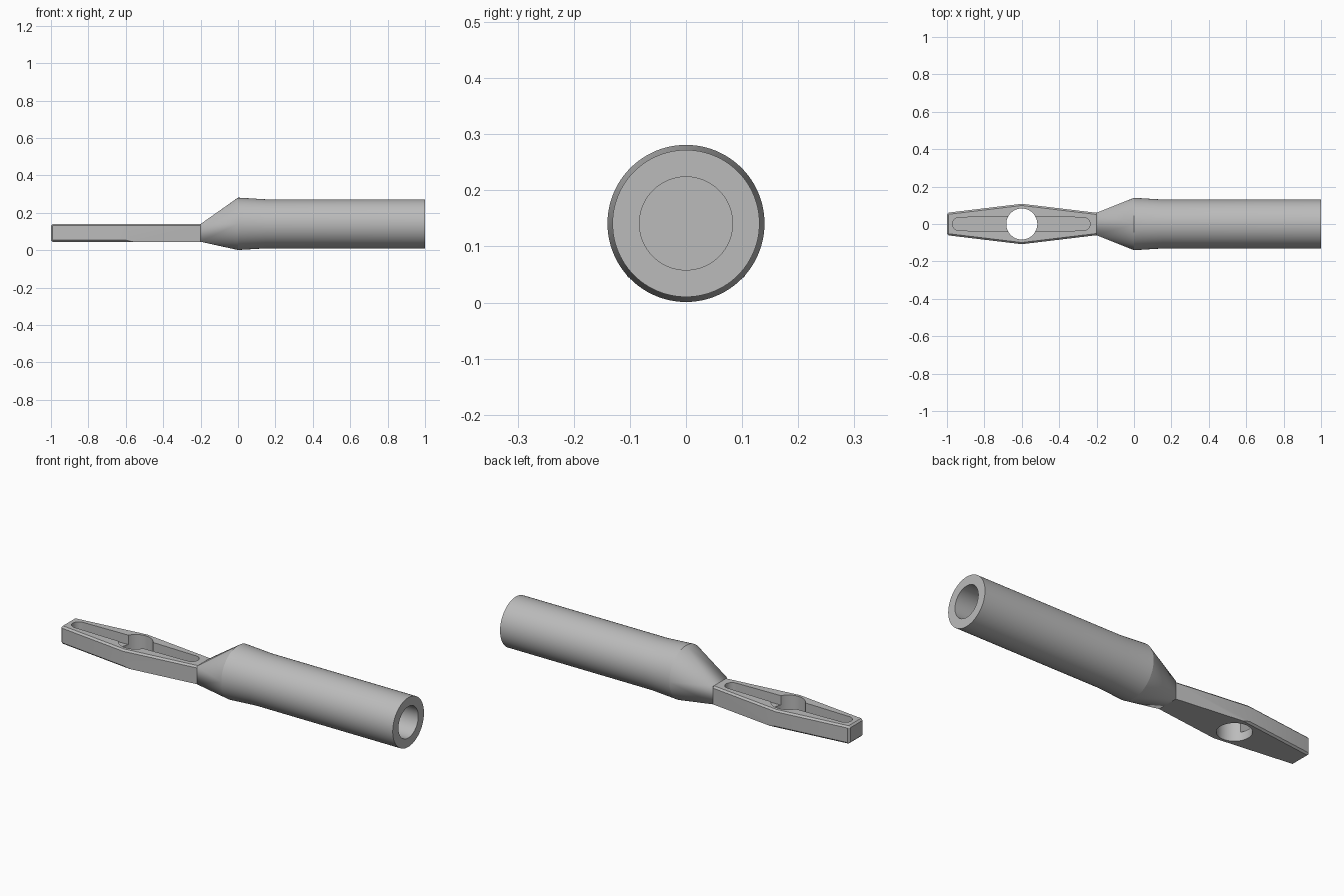
import bpy, bmesh
from math import sin, cos, pi, radians

cube = bpy.data.objects.get("Cube")
if cube:
    bpy.data.objects.remove(cube)

AXIS_Z = 0.141          # centre line of the round handle
Z0, Z1 = 0.045, 0.14    # bottom and top of the flat blade
SEGMENTS = 96

metal = bpy.data.materials.new("plain grey")
metal.use_nodes = True
GREY = (0.5, 0.5, 0.5, 1)
metal.diffuse_color = GREY
metal.node_tree.nodes["Principled BSDF"].inputs["Base Color"].default_value = GREY


def finish(bm, name, smooth=True):
    bmesh.ops.recalc_face_normals(bm, faces=bm.faces)
    mesh = bpy.data.meshes.new(name)
    bm.to_mesh(mesh)
    bm.free()
    mesh.materials.append(metal)
    obj = bpy.data.objects.new(name, mesh)
    bpy.context.collection.objects.link(obj)
    if smooth:
        smooth_sharp(obj)
    return obj


def smooth_sharp(obj):
    bpy.ops.object.select_all(action="DESELECT")
    obj.select_set(True)
    bpy.context.view_layer.objects.active = obj
    bpy.ops.object.shade_smooth_by_angle(angle=radians(25))


def ring(bm, x, r):
    steps = [2 * pi * i / SEGMENTS for i in range(SEGMENTS)]
    return [bm.verts.new((x, r * cos(a), AXIS_Z + r * sin(a))) for a in steps]


def prism(outline, low, high):
    bm = bmesh.new()
    base = bm.faces.new([bm.verts.new((x, y, low)) for x, y in outline])
    top = bmesh.ops.extrude_face_region(bm, geom=[base])["geom"]
    moved = [v for v in top if isinstance(v, bmesh.types.BMVert)]
    bmesh.ops.translate(bm, verts=moved, vec=(0, 0, high - low))
    bmesh.ops.recalc_face_normals(bm, faces=bm.faces)
    return bm


def arc(cx, r, start, end, steps):
    angles = [start + (end - start) * i / steps for i in range(steps + 1)]
    return [(cx + r * cos(a), r * sin(a)) for a in angles]


# Hollow handle: outer skin, end rim, blind bore
bm = bmesh.new()
profile = [(0, 0.14), (0.15, 0.131), (1, 0.131), (1, 0.083), (0.2, 0.083)]
rings = [ring(bm, x, r) for x, r in profile]
for a, b in zip(rings, rings[1:]):
    for i in range(SEGMENTS):
        j = (i + 1) % SEGMENTS
        bm.faces.new((a[i], a[j], b[j], b[i]))
bm.faces.new(rings[-1])
finish(bm, "handle")

# Neck: skin stretched from the round handle to the rectangular blade root
bm = bmesh.new()
ring(bm, 0, 0.14)
for y in (-0.06, 0.06):
    for z in (Z0, Z1):
        bm.verts.new((-0.2, y, z))
bmesh.ops.convex_hull(bm, input=bm.verts)
inner = [f for f in bm.faces if all(abs(v.co.x) < 0.001 for v in f.verts)]
bmesh.ops.delete(bm, geom=inner, context="FACES")
finish(bm, "neck")

# Blade: long hexagon with chamfered rims
bm = prism([(-1, -0.06), (-0.6, -0.108), (-0.2, -0.06),
            (-0.2, 0.06), (-0.6, 0.108), (-1, 0.06)], Z0, Z1)


def chamfered(edge):
    xs = [v.co.x for v in edge.verts]
    on_top = all(v.co.z > 0.1 for v in edge.verts)
    upright = abs(edge.verts[0].co.z - edge.verts[1].co.z) > 0.01
    if min(xs) > -0.3 or (upright and xs[0] > -0.9):
        return False
    return on_top or min(xs) < -0.9


bmesh.ops.bevel(bm, geom=[e for e in bm.edges if chamfered(e)], offset=0.009,
                segments=1, affect="EDGES", clamp_overlap=True)
blade = finish(bm, "blade", smooth=False)

# Cutters: long tapered groove in the top, round hole right through
groove = (arc(-0.935, 0.035, pi / 2, 3 * pi / 2, 16) + [(-0.6, -0.043)]
          + arc(-0.27, 0.035, -pi / 2, pi / 2, 16) + [(-0.6, 0.043)])
hole = arc(-0.6, 0.083, 0, 2 * pi, 64)[:-1]
for name, outline, low in (("groove_cutter", groove, 0.09), ("hole_cutter", hole, -0.1)):
    cutter = finish(prism(outline, low, 0.3), name, smooth=False)
    cutter.hide_render = True
    cut = blade.modifiers.new(name, "BOOLEAN")
    cut.operation = "DIFFERENCE"
    cut.solver = "EXACT"
    cut.object = cutter
    bpy.context.view_layer.objects.active = blade
    bpy.ops.object.modifier_apply(modifier=name)
    bpy.data.objects.remove(cutter)
smooth_sharp(blade)
